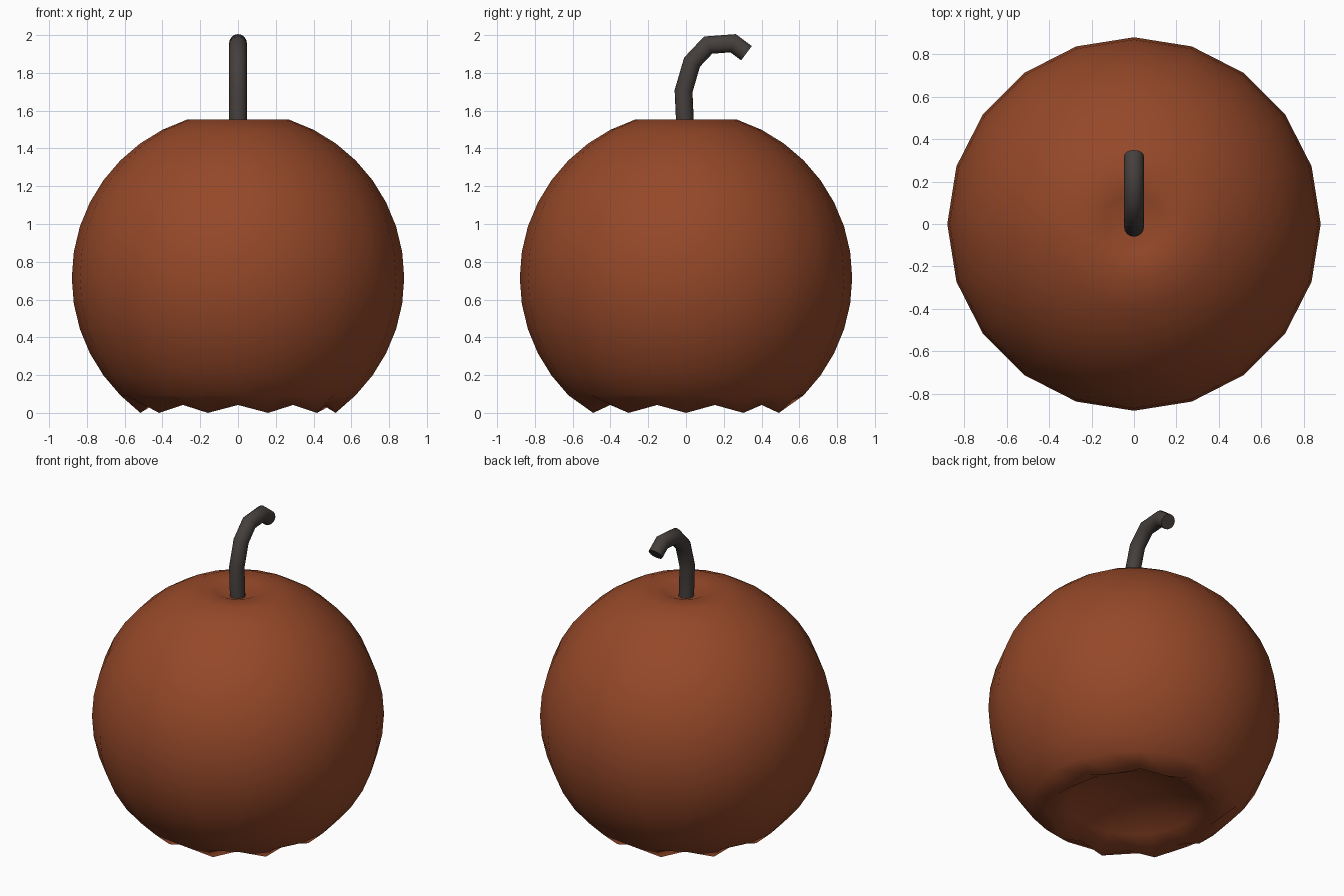
import bpy, bmesh
from math import sin, cos, pi, radians
from mathutils import Vector

if "Cube" in bpy.data.objects:
    bpy.data.objects.remove(bpy.data.objects["Cube"])


def finish(name, bm, color, angle):
    bmesh.ops.recalc_face_normals(bm, faces=bm.faces)
    me = bpy.data.meshes.new(name)
    bm.to_mesh(me)
    bm.free()
    ob = bpy.data.objects.new(name, me)
    bpy.context.collection.objects.link(ob)
    mat = bpy.data.materials.new(name + "_color")
    mat.diffuse_color = color
    mat.use_nodes = True
    mat.node_tree.nodes["Principled BSDF"].inputs["Base Color"].default_value = mat.diffuse_color
    me.materials.append(mat)
    bpy.ops.object.select_all(action='DESELECT')
    ob.select_set(True)
    bpy.context.view_layer.objects.active = ob
    bpy.ops.object.shade_smooth_by_angle(angle=radians(angle))
    return ob


def loft(bm, rings):
    for a, b in zip(rings, rings[1:]):
        n = len(a)
        for i in range(n):
            bm.faces.new((a[i], a[(i + 1) % n], b[(i + 1) % n], b[i]))


def fan(bm, ring, tip):
    for i in range(len(ring)):
        bm.faces.new((ring[i], ring[(i + 1) % len(ring)], tip))


# fruit body: 20-sided sphere, dimpled top, hollow underside with a zigzag rim
R, ZC, N = 0.88, 0.715, 20
profile = [(0.1375, 1.547)]
profile += [(R * sin(k * pi / 20), ZC + R * cos(k * pi / 20)) for k in range(2, 16)]
profile += [(0.517, 0.0), (0.39, 0.09), (0.26, 0.14), (0.13, 0.17)]
bm = bmesh.new()
rings = []
for k, (r, z) in enumerate(profile):
    ring = []
    for i in range(N):
        a = 2 * pi * i / N
        rr, zz = r, z
        if k == 15 and i % 2:
            rr, zz = 0.495, 0.042
        ring.append(bm.verts.new((rr * cos(a), rr * sin(a), zz)))
    rings.append(ring)
loft(bm, rings)
fan(bm, rings[0], bm.verts.new((0, 0, 1.49)))
fan(bm, rings[-1], bm.verts.new((0, 0, 0.18)))
finish("fruit_body", bm, (0.30, 0.065, 0.022, 1), 180)

# stem: bent round tube in the y-z plane
path = [Vector((0, y, z)) for y, z in
        [(0, 1.42), (-0.013, 1.703), (0.032, 1.857), (0.117, 1.947), (0.25, 1.957), (0.32, 1.904)]]
bm = bmesh.new()
rings = []
for j, p in enumerate(path):
    d0 = (p - path[j - 1]).normalized() if j else None
    d1 = (path[j + 1] - p).normalized() if j + 1 < len(path) else None
    t = ((d0 or d1) + (d1 or d0)).normalized()
    side, up = Vector((1, 0, 0)), t.cross(Vector((1, 0, 0)))
    miter = 1 / t.dot(d0 or d1)
    rings.append([bm.verts.new(p + 0.047 * (side * cos(2 * pi * i / 16) + up * miter * sin(2 * pi * i / 16)))
                  for i in range(16)])
loft(bm, rings)
bm.faces.new(rings[0])
bm.faces.new(rings[-1])
finish("stem", bm, (0.06, 0.05, 0.046, 1), 50)
